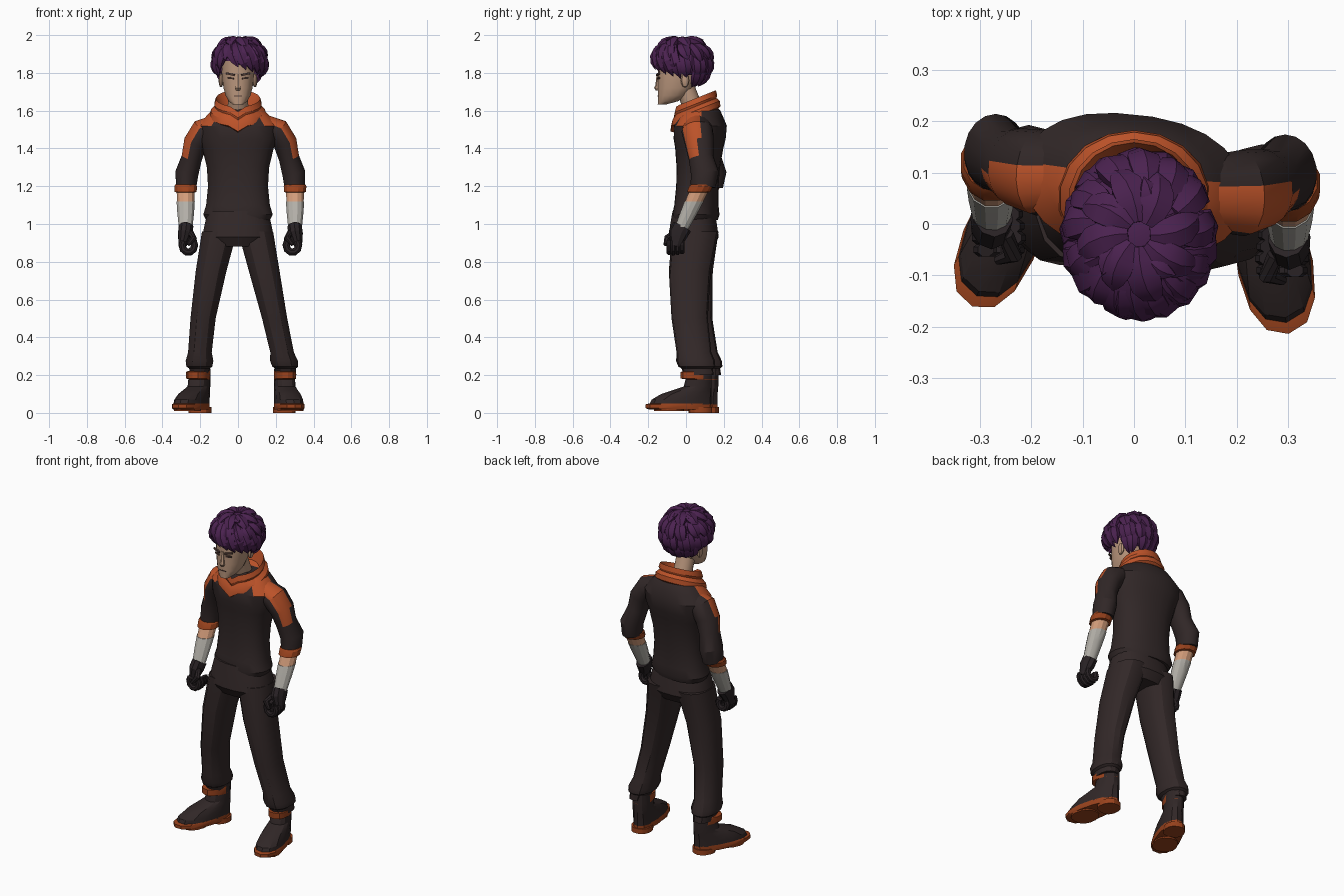
import bpy, bmesh, math, random
from mathutils import Vector, Matrix

random.seed(4)
cube = bpy.data.objects.get("Cube")
if cube:
    bpy.data.objects.remove(cube, do_unlink=True)


def material(name, red, green, blue):
    mat = bpy.data.materials.new(name)
    mat.use_nodes = True
    mat.diffuse_color = (red, green, blue, 1)
    shader = mat.node_tree.nodes["Principled BSDF"]
    shader.inputs["Base Color"].default_value = (red, green, blue, 1)
    return mat


SHIRT = material("shirt charcoal", .03, .02, .02)
PANTS = material("trouser brown", .032, .021, .021)
BLACK = material("glove black", .022, .016, .018)
ORANGE = material("scarf orange", .5, .085, .022)
RUST = material("trim rust", .32, .055, .012)
SKIN = material("face skin", .48, .3, .2)
ARM = material("arm skin", .66, .34, .2)
WRAP = material("wrap grey", .46, .44, .4)
HAIR = material("hair purple", .07, .016, .08)
BROW = material("brow brown", .09, .05, .04)
made = []


def finish(name, bm, mats, rule=None, warp=None):
    """Colour faces by rule, bend the vertices by warp, and add the object."""
    bmesh.ops.recalc_face_normals(bm, faces=bm.faces)
    if rule:
        for face in bm.faces:
            face.material_index = int(rule(face.calc_center_median(), face.normal))
    if warp:
        for vert in bm.verts:
            vert.co = warp(vert.co)
        bmesh.ops.recalc_face_normals(bm, faces=bm.faces)
    mesh = bpy.data.meshes.new(name)
    bm.to_mesh(mesh)
    bm.free()
    for mat in mats:
        mesh.materials.append(mat)
    ob = bpy.data.objects.new(name, mesh)
    bpy.context.collection.objects.link(ob)
    made.append(ob)
    return ob


def skin(name, frames, mats, sides, power=2, rule=None, warp=None):
    """Join superellipse rings, each given as centre, side axis and depth axis."""
    bm = bmesh.new()
    loops = []
    for centre, across, along in frames:
        loop = []
        for k in range(sides):
            angle = math.tau * (k + .5) / sides
            c, s = [math.copysign(abs(w) ** (2 / power), w) for w in (math.cos(angle), math.sin(angle))]
            loop.append(bm.verts.new(centre + across * c + along * s))
        loops.append(loop)
    for low, high in zip(loops, loops[1:]):
        for k in range(sides):
            bm.faces.new((low[k], low[k - 1], high[k - 1], high[k]))
    bm.faces.new(loops[0])
    bm.faces.new(loops[-1])
    return finish(name, bm, mats, rule, warp)


def stack(name, profile, shape, mats, sides=14, power=2.3, shear=0, rule=None, warp=None):
    """Level rings: profile gives height and radius, shape turns them into x, y, width, depth."""
    frames = []
    for z, radius in profile:
        x, y, width, depth = shape(z, radius)
        frames.append((Vector((x, y, z)), Vector((width, 0, 0)), Vector((0, depth, depth * shear))))
    return skin(name, frames, mats, sides, power, rule, warp)


def tube(name, points, radii, mats, sides=8, depth=1.0, ref=(0, 1, 0), rule=None, warp=None):
    """Rings square to a path, with depth measured along the ref direction."""
    points = [Vector(p) for p in points]
    frames = []
    for i, radius in enumerate(radii):
        heading = (points[min(i + 1, len(points) - 1)] - points[max(i - 1, 0)]).normalized()
        along = Vector(ref)
        along = (along - heading * along.dot(heading)).normalized()
        frames.append((points[i], along.cross(heading) * radius, along * radius * depth))
    return skin(name, frames, mats, sides, rule=rule, warp=warp)


def box(name, loc, size, mat, rot=(0, 0, 0)):
    bm = bmesh.new()
    bmesh.ops.create_cube(bm, size=1, matrix=Matrix.Diagonal((*size, 1)))
    ob = finish(name, bm, [mat])
    ob.location, ob.rotation_euler = loc, rot


# Sweater body, turned slightly, with orange shoulder yokes
stack("sweater_body",
      [(1.02, .17), (1.05, .185), (1.1, .17), (1.2, .16), (1.3, .166), (1.4, .19), (1.45, .21),
       (1.52, .215), (1.57, .17), (1.6, .14), (1.62, .1)],
      lambda z, r: (0, .05 * z, r, .03 + r / 2), [SHIRT, ORANGE], sides=24,
      rule=lambda c, normal: c.z > 1.53 and abs(c.x) > .07 and -.02 < c.y < .095,
      warp=lambda co: Vector((co.x, co.y - co.x / 10, co.z)))

# Draped scarf collar, pointed in front and high behind
stack("scarf_collar",
      [(1.555, .12), (1.57, .15), (1.6, .145), (1.622, .122), (1.635, .127), (1.665, .118), (1.6, .09)],
      lambda z, r: (0, .05, r, .02 + r * .75), [ORANGE], sides=18, power=2, shear=.4,
      warp=lambda co: Vector((co.x, co.y, co.z - max(0, .045 - abs(co.x)) * .6 * (co.y < 0))))


# Arms: sleeve, cuff, bare elbow, wrap and closed glove
def forearm(z, r):
    return .302, .08 - (1.2 - z) * .46, r, r * 1.05


def yoke(c, normal):
    return c.z > 1.36 and -.03 < c.y < .07 - max(0, 1.46 - c.z) / 5 and normal.x * .8 + normal.z > .25


def keep(co):
    return co.copy()


def other_arm(co):
    return Vector((.025 - co.x, co.y + .04, co.z))


for side, move in (("left", keep), ("right", other_arm)):
    tube(side + "_sleeve",
         [(.14, .06, 1.52), (.21, .06, 1.49), (.25, .07, 1.43), (.27, .08, 1.35), (.295, .1, 1.27), (.3, .09, 1.2)],
         [.06, .07, .064, .055, .062, .055], [SHIRT, ORANGE], sides=18, depth=1.2, rule=yoke, warp=move)
    for part, profile, mat in (
            ("cuff", [(1.21, .056), (1.2, .062), (1.17, .06), (1.165, .045)], RUST),
            ("elbow", [(1.19, .05), (1.11, .047)], ARM),
            ("forearm_wrap", [(1.12, .05), (1.06, .046), (.965, .036)], WRAP)):
        stack(f"{side}_{part}", profile, forearm, [mat], sides=12, power=2, warp=move)
    tube(side + "_glove_palm", [(.3, -.02, .985), (.305, -.04, .95), (.32, -.055, .88)],
         [.04, .04, .02], [BLACK], sides=10, depth=1.3, warp=move)
    tube(side + "_thumb", [(.275, -.06, .955), (.26, -.1, .925), (.29, -.11, .89)],
         [.016, .018, .01], [BLACK], warp=move)
    for finger in range(4):
        curl = .036 - .003 * abs(finger - 1)
        y = -.09 + finger * .023
        angles = [math.radians(40 - 37 * joint) for joint in range(8)]
        tube(f"{side}_finger_{finger + 1}",
             [(.288 + curl * math.cos(a), y, .887 + curl * 1.1 * math.sin(a)) for a in angles],
             [.018] * len(angles), [BLACK], depth=.8, warp=move)

# Trousers: seat, then a straight left leg and a bowed right leg set further back
stack("trouser_seat", [(1.07, .16), (1, .178), (.93, .192), (.88, .15)],
      lambda z, r: (0, .04, r, r * .7), [PANTS], sides=20)


def leg_depth(z):
    return .015 + .3 * (z - .62) ** 2


def left_leg(z, r):
    return .095 + .22 * (.95 - z), leg_depth(z), r, r + .028


def right_leg(z, r):
    fall = (.95 - z) / .75
    return -.1 - .105 * math.sin(fall * math.pi / 2), leg_depth(z) + .04 * fall, r, r + .028


# Boots are shaped around a fixed heel line
def boot_shape(z, r):
    return 0, .075 - r, .046 + r * .115, r


def widen_toe(co):
    return Vector((co.x * (1 - co.y * .9), co.y, co.z))


BOOT = [(.235, .055), (.18, .07), (.14, .075), (.12, .105), (.1, .136), (.07, .162), (.045, .168)]
BAND = [(.222, .07), (.217, .084), (.182, .084), (.178, .07)]
SOLE = [(.05, .168), (.045, .178), (.025, .178), (.018, .168)]

for side, leg, ankle, yaw in (("left", left_leg, (.247, .062, 0), 11),
                              ("right", right_leg, (-.205, .098, 0), -23)):
    stack(side + "_trouser_leg",
          [(.96, .095), (.75, .083), (.5, .068), (.32, .064), (.275, .075), (.245, .07), (.235, .055), (.2, .05)],
          leg, [PANTS])
    boot_parts = [stack(f"{side}_{part}", profile, boot_shape, [mat], warp=widen_toe)
                  for part, profile, mat in (("boot", BOOT, SHIRT), ("boot_band", BAND, RUST),
                                             ("boot_sole", SOLE, RUST))]
    for part, middle, bottom, length in (("boot_heel", .015, 0, .063), ("boot_tread", -.155, .01, .08)):
        boot_parts.append(stack(f"{side}_{part}", [(.03, length), (bottom, length)],
                                lambda z, r: (0, middle, .06, r), [RUST], warp=widen_toe))
    for ob in boot_parts:
        ob.location = ankle
        ob.rotation_euler.z = math.radians(yaw)

# Neck, head and face
stack("neck", [(1.56, .06), (1.66, .054), (1.76, .055)],
      lambda z, r: (0, .06 - .4 * (z - 1.56), r, r), [SKIN], power=2)


def head_shape(z, r):
    depth = 1.45 * r - .018
    return 0, depth - .15, r, depth


stack("head", [(1.633, .028), (1.65, .05), (1.68, .067), (1.72, .078), (1.8, .088), (1.87, .085)],
      head_shape, [SKIN], sides=16)
stack("nose", [(1.795, .009), (1.735, .013), (1.72, .017), (1.708, .012)],
      lambda z, r: (0, -.14 - r * .8, r, r * .9), [SKIN], sides=6, power=2)
box("mouth", (0, -.147, 1.678), (.042, .008, .005), BROW)
for side, s in (("left", 1), ("right", -1)):
    box(side + "_brow", (s * .04, -.148, 1.793), (.046, .009, .01), BROW, (0, -s * .22, s * .25))
    box(side + "_eye", (s * .038, -.145, 1.772), (.034, .009, .009), BROW, (0, -s * .1, s * .25))
    bm = bmesh.new()
    bmesh.ops.create_uvsphere(bm, u_segments=8, v_segments=6, radius=1,
                              matrix=Matrix.Diagonal((.013, .023, .037, 1)))
    finish(side + "_ear", bm, [SKIN]).location = (s * .09, -.005, 1.76)

# Hair: a trimmed cap covered with pointed locks
CENTRE, SIZE = Vector((.01, -.02, 1.862)), Vector((.13, .145, .122))
bm = bmesh.new()
bmesh.ops.create_uvsphere(bm, u_segments=20, v_segments=14, radius=1)
for vert in bm.verts:
    vert.co = CENTRE + vert.co * SIZE * .96
below_hairline = [vert for vert in bm.verts if vert.co.z < 1.78 - .45 * vert.co.y]
bmesh.ops.delete(bm, geom=below_hairline, context="VERTS")
finish("hair_cap", bm, [HAIR])


def lock(azimuth, top, tip, width, sweep, flick):
    """A pointed lock running down the scalp from elevation top to tip."""
    def scalp(t):
        turn, rise = math.radians(azimuth + sweep * t), math.radians(top + (tip - top) * t)
        way = Vector((math.sin(turn) * math.cos(rise), -math.cos(turn) * math.cos(rise), math.sin(rise)))
        return CENTRE + way * SIZE * (.95 + .05 * math.sin(t * math.pi) + flick * t * t)

    steps = [step / 5 for step in range(6)]
    taper = [width * max(.03, (.5 + 1.7 * t) * (1 - t * t)) for t in steps]
    tube("hair_lock", [scalp(t) for t in steps], taper, [HAIR], sides=6, depth=.6, ref=scalp(.5) - CENTRE)


# Rows from crown to nape: count, first azimuth, spacing, top, tip, sweep, flick
for count, first, gap, top, tip, sweep, flick in (
        (8, 0, 45, 80, 34, 22, .16), (13, 0, 28, 50, -2, 15, .14),
        (11, 75, 21, 18, -37, 8, .17), (6, 122, 23, -8, -60, 5, .3)):
    for i in range(count):
        lock(first + i * gap + random.uniform(-6, 6), top, tip + random.uniform(-6, 6), .037, sweep, flick)
# Fringe swept across the brow, longest over the left temple
for i in range(6):
    lock(-32 + 18 * i, 55, -14 - 6 * i, .038, 28, .13)
for i in range(2):
    lock(-62 + 20 * i, 55, -32 + 10 * i, .038, -12, .13)
# Small upright tufts on the crown
for azimuth in (20, 150, 215, 290):
    lock(azimuth, 72, 50, .022, 25, .26)

# Soft shading with crisp folds
bpy.ops.object.select_all(action="DESELECT")
for ob in made:
    ob.select_set(True)
bpy.context.view_layer.objects.active = made[0]
bpy.ops.object.shade_smooth_by_angle(angle=math.radians(28))
